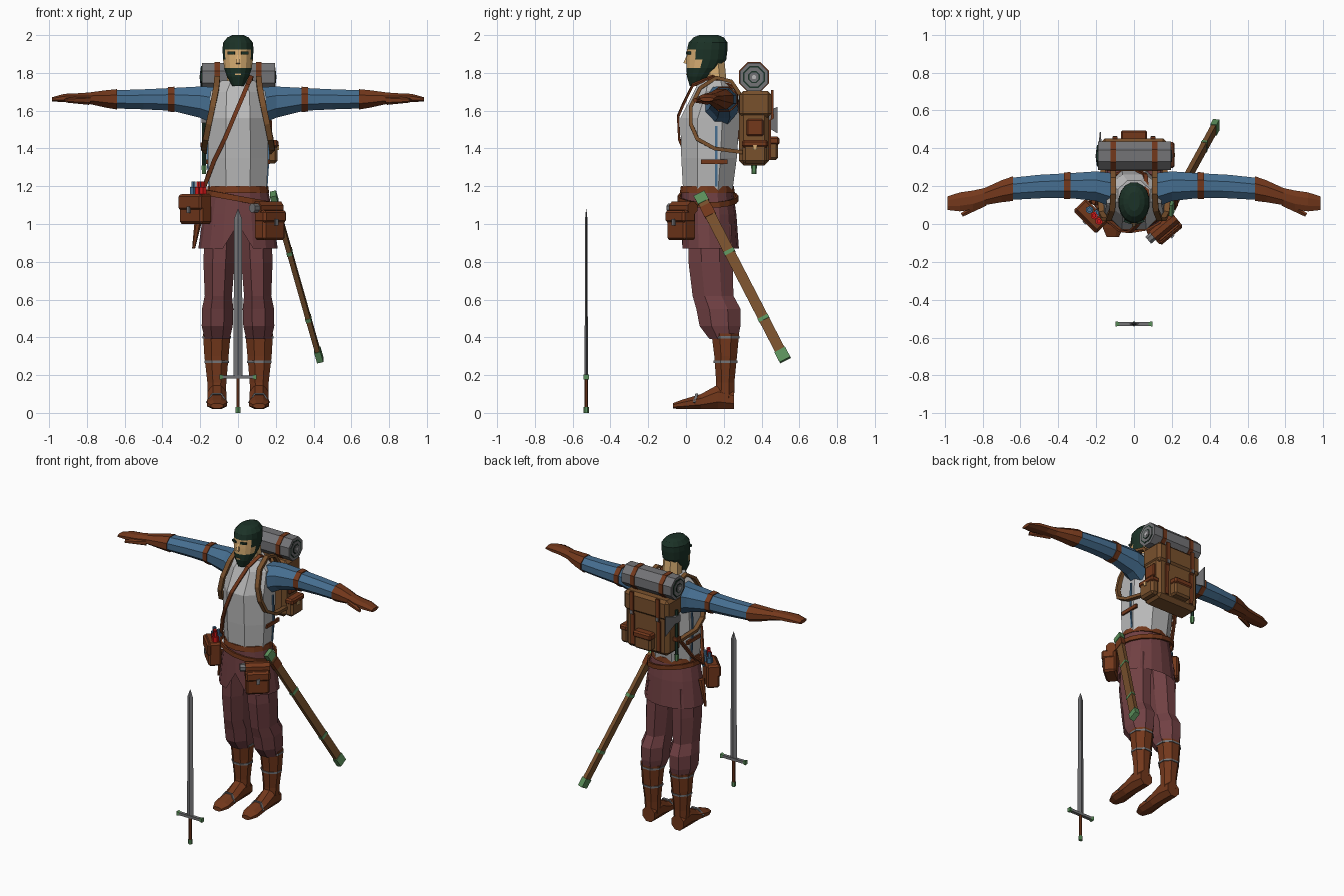
import bpy, bmesh
from math import sin, cos, pi, radians
from mathutils import Vector, Matrix

if "Cube" in bpy.data.objects:
    bpy.data.objects.remove(bpy.data.objects["Cube"])


def paint(name, *srgb):
    m = bpy.data.materials.new(name)
    m.use_nodes = True
    col = [c ** 2.2 for c in srgb] + [1]
    m.diffuse_color = col
    m.node_tree.nodes["Principled BSDF"].inputs["Base Color"].default_value = col
    return m


WHITE = paint("white cloth", .72, .72, .72)
BLUE = paint("blue cloth", .28, .43, .56)
SKIN = paint("skin", .85, .68, .45)
HAIR = paint("dark green hair", .13, .21, .17)
LEATHER = paint("red brown leather", .45, .23, .13)
PACK = paint("pack brown", .47, .32, .19)
MAROON = paint("maroon cloth", .44, .26, .27)
STEEL = paint("grey steel", .45, .45, .46)
GREEN = paint("green metal", .36, .56, .36)
RED = paint("red", .8, .12, .12)


def build(name, verts, faces, mat):
    me = bpy.data.meshes.new(name)
    bm = bmesh.new()
    vs = [bm.verts.new(v) for v in verts]
    for f in faces:
        bm.faces.new([vs[i] for i in f])
    bmesh.ops.recalc_face_normals(bm, faces=bm.faces[:])
    bm.to_mesh(me)
    bm.free()
    me.materials.append(mat)
    ob = bpy.data.objects.new(name, me)
    bpy.context.collection.objects.link(ob)
    return ob


def skin_rings(name, rings, mat, caps=True, closed=False):
    n, k = len(rings[0]), len(rings)
    verts = [v for r in rings for v in r]
    faces = []
    for i in range(k if closed else k - 1):
        a, b = i * n, (i + 1) % k * n
        faces += [(a + j, a + (j + 1) % n, b + (j + 1) % n, b + j) for j in range(n)]
    if caps and not closed:
        faces += [range(n), range((k - 1) * n, k * n)]
    return build(name, verts, faces, mat)


def loft(name, rows, mat, n=8, axis="z", half=True, caps=True):
    """Rows are (position on axis, two centre values, two radii)."""
    grow = 1 / cos(pi / n) if half else 1
    rings = []
    for t, a, b, ra, rb in rows:
        ring = []
        for j in range(n):
            ang = 2 * pi * (j + (.5 if half else 0)) / n
            u, v = a + ra * grow * cos(ang), b + rb * grow * sin(ang)
            ring.append({"x": (t, u, v), "y": (u, t, v), "z": (u, v, t)}[axis])
        rings.append(ring)
    return skin_rings(name, rings, mat, caps)


def strap(name, pts, side, w, th, mat, closed=False):
    pts = [Vector(p) for p in pts]
    rings = []
    for i, p in enumerate(pts):
        nxt = pts[(i + 1) % len(pts)] if closed else pts[min(i + 1, len(pts) - 1)]
        prv = pts[i - 1] if closed else pts[max(i - 1, 0)]
        t = (nxt - prv).normalized()
        s = Vector(side)
        s = (s - t * s.dot(t)).normalized()
        u = t.cross(s) * th / 2
        s = s * w / 2
        rings.append([p + s + u, p + s - u, p - s - u, p - s + u])
    return skin_rings(name, rings, mat, True, closed)


def rod(name, p, q, r, mat, n=8, r2=None):
    p, q = Vector(p), Vector(q)
    rot = (q - p).to_track_quat("Z", "Y").to_matrix()
    rings = [[c + rot @ Vector((rad * cos(a), rad * sin(a), 0))
              for a in [2 * pi * (j + .5) / n for j in range(n)]]
             for c, rad in ((p, r), (q, r if r2 is None else r2))]
    return skin_rings(name, rings, mat)


def box(name, loc, size, mat, turn=0, bevel=0):
    rings = [[(x * size[0] / 2, y * size[1] / 2, z * size[2] / 2)
              for x, y in ((-1, -1), (1, -1), (1, 1), (-1, 1))] for z in (-1, 1)]
    ob = skin_rings(name, rings, mat)
    ob.data.transform(Matrix.Translation(loc) @ Matrix.Rotation(radians(turn), 4, "Z"))
    if bevel:
        mod = ob.modifiers.new("bevel", "BEVEL")
        mod.width, mod.segments = bevel, 1
    return ob


# Torso and tunic skirt with a split front
loft("cuirass", [(1.17, 0, .115, .15, .13), (1.35, 0, .122, .16, .147), (1.56, 0, .127, .155, .157),
                 (1.7, 0, .152, .145, .11), (1.76, 0, .15, .085, .08)], WHITE)
skirt = loft("tunic_skirt", [(1.19, 0, .112, .157, .135), (1.05, 0, .12, .185, .147),
                             (.87, 0, .125, .21, .155)], MAROON, 16, half=False, caps=False)
min(skirt.data.vertices, key=lambda v: v.co.y + v.co.z).co.z = 1.0
loft("belt", [(1.165, 0, .113, .165, .146), (1.2, 0, .113, .16, .14)], LEATHER, 16, half=False)
ring = [2 * pi * i / 16 for i in range(16)]
strap("sword_belt", [(.188 * cos(a), .116 + .155 * sin(a), 1.135 - .035 * cos(a)) for a in ring],
      (0, 0, 1), .03, .012, LEATHER, True)

# Head coloured by region: hair, beard and face
head = loft("head", [(1.73, 0, .05, .03, .03), (1.78, 0, .07, .058, .065), (1.825, 0, .093, .073, .09),
                     (1.87, 0, .108, .079, .105), (1.925, 0, .113, .082, .107), (1.96, 0, .117, .079, .103),
                     (1.988, 0, .12, .056, .08), (2.0, 0, .12, .03, .05)], SKIN, 16)
head.data.materials.append(HAIR)
for f in head.data.polygons:
    c = f.center
    f.material_index = int(c.z > 1.93 or c.z < 1.815 or c.y > .065)
loft("neck", [(1.7, 0, .16, .06, .06), (1.87, 0, .145, .055, .058)], SKIN)
rod("nose", (0, .012, 1.9), (0, -.004, 1.85), .007, SKIN, 4, .014)
box("mouth", (0, .006, 1.792), (.03, .012, .008), SKIN)

for s, tag in ((1, "left"), (-1, "right")):
    box(tag + "_brow", (s * .034, .013, 1.905), (.04, .016, .014), HAIR, s * 18)
    # Arms
    loft(tag + "_sleeve", [(s * .12, .18, 1.625, .09, .1), (s * .2, .2, 1.645, .078, .083),
                           (s * .35, .203, 1.66, .065, .06), (s * .5, .198, 1.66, .062, .053),
                           (s * .66, .185, 1.66, .058, .048)], BLUE, axis="x")
    loft(tag + "_armband", [(s * .335, .203, 1.66, .071, .067), (s * .37, .203, 1.66, .07, .065)],
         LEATHER, axis="x")
    loft(tag + "_glove", [(s * .64, .187, 1.66, .065, .054), (s * .7, .173, 1.662, .058, .046),
                          (s * .79, .145, 1.666, .045, .03), (s * .85, .127, 1.668, .05, .024),
                          (s * .92, .117, 1.667, .05, .022), (s * .985, .11, 1.66, .036, .011)],
         LEATHER, axis="x")
    rod(tag + "_thumb", (s * .79, .115, 1.655), (s * .91, .048, 1.655), .024, LEATHER, 6, .012)
    # Legs and boots
    loft(tag + "_trouser", [(1.0, s * .09, .125, .085, .115), (.8, s * .1, .13, .083, .117),
                            (.62, s * .104, .143, .072, .108), (.55, s * .108, .172, .083, .117),
                            (.46, s * .11, .18, .082, .108), (.39, s * .11, .2, .066, .075)], MAROON)
    loft(tag + "_boot_shaft", [(.42, s * .112, .208, .073, .073), (.3, s * .114, .21, .064, .06),
                               (.16, s * .112, .208, .05, .048), (.06, s * .112, .205, .047, .05)], LEATHER)
    loft(tag + "_foot", [(.255, s * .112, .07, .046, .05), (.17, s * .112, .085, .05, .065),
                         (.08, s * .112, .06, .05, .04), (-.02, s * .112, .045, .053, .025),
                         (-.07, s * .112, .037, .032, .014)], LEATHER, axis="y")
    for z, r in ((.395, .075), (.265, .065)):
        loft(tag + "_boot_band", [(z, s * .112, .209, r, r - .002), (z + .012, s * .112, .209, r, r - .002)], STEEL)
    strap(tag + "_instep_band", [(s * .112 + x, .07 - abs(x) / 2, z) for x, z in
                                 ((-.054, .055), (-.025, .1), (.025, .1), (.054, .055))],
          (0, 1, 0), .014, .008, STEEL)
    # Cuirass side lacing and buckle strap
    strap(tag + "_lacing", [(s * .152, .16, 1.2), (s * .162, .16, 1.35), (s * .159, .16, 1.52)],
          (0, 1, 0), .012, .009, BLUE)
    box(tag + "_side_strap", (s * .162, .15, 1.33), (.014, .14, .025), LEATHER)
    # Pack shoulder straps
    strap(tag + "_shoulder_strap", [(s * .11, .29, 1.68), (s * .11, .24, 1.755), (s * .11, .16, 1.775),
                                    (s * .115, .075, 1.72), (s * .135, .025, 1.62), (s * .155, .025, 1.53),
                                    (s * .172, .06, 1.45), (s * .18, .15, 1.4), (s * .16, .3, 1.38)],
          (1, 0, 0), .03, .02, PACK)

# Diagonal satchel strap
strap("chest_strap", [(.07, .14, 1.78), (.05, .035, 1.735), (.01, -.012, 1.64), (-.02, -.042, 1.57),
                      (-.07, -.036, 1.45), (-.125, .01, 1.34), (-.17, .06, 1.22), (-.2, .1, 1.15),
                      (-.17, .17, 1.22), (-.13, .25, 1.35), (0, .294, 1.55), (.06, .26, 1.72)],
      (.93, 0, -.37), .022, .012, LEATHER, True)

# Backpack with flap, pockets and straps
box("pack_body", (0, .36, 1.505), (.33, .16, .39), PACK, bevel=.025)
box("pack_flap", (0, .368, 1.635), (.345, .17, .14), PACK, bevel=.02)
box("back_pocket", (0, .458, 1.4), (.13, .06, .12), PACK, bevel=.012)
box("back_pocket_flap", (0, .464, 1.44), (.14, .062, .045), LEATHER, bevel=.01)
box("side_pocket", (.18, .365, 1.38), (.06, .13, .12), PACK, bevel=.015)
box("side_pocket_flap", (.184, .365, 1.425), (.062, .138, .04), LEATHER, bevel=.01)
box("side_pocket_buckle", (.214, .365, 1.405), (.008, .02, .025), SKIN)
box("upper_side_pocket", (.168, .365, 1.51), (.025, .09, .09), LEATHER, bevel=.008)
for s in (1, -1):
    strap("pack_strap", [(s * .1, .456, 1.71), (s * .1, .457, 1.56), (s * .1, .445, 1.55),
                         (s * .1, .443, 1.34)], (1, 0, 0), .028, .012, LEATHER)
    box("pack_buckle", (s * .1, .46, 1.57), (.02, .012, .025), STEEL)

# Bedroll with coiled ends
roll = (.36, 1.778)
rod("bedroll", (-.19, *roll), (.195, *roll), .081, STEEL)
for s in (1, -1):
    rod("bedroll_strap", (s * .095, *roll), (s * .125, *roll), .086, LEATHER)
    for i, (r, m) in enumerate(((.062, HAIR), (.054, STEEL), (.034, HAIR), (.027, STEEL), (.012, WHITE))):
        rod("bedroll_coil", (s * .18, *roll), (s * (.196 + .002 * i), *roll), r, m)

# Axe on the pack side
rod("axe_handle", (-.18, .36, 1.3), (-.18, .36, 1.62), .012, HAIR, 6)
rod("axe_butt", (-.18, .36, 1.265), (-.18, .36, 1.31), .012, GREEN, 6, .016)
loft("axe_blade", [(.34, -.18, 1.56, .014, .025), (.39, -.18, 1.56, .01, .025),
                   (.485, -.178, 1.55, .003, .07)], STEEL, 4, axis="y")
box("axe_loop", (-.178, .36, 1.42), (.04, .04, .025), LEATHER)

# Left hip pouch with rolled top
box("hip_pouch", (.168, -.025, .995), (.15, .085, .16), LEATHER, 40, .012)
box("hip_pouch_flap", (.172, -.03, 1.04), (.158, .09, .065), LEATHER, 40, .012)
box("hip_pouch_clasp", (.203, -.066, 1.01), (.02, .01, .035), STEEL, 40)
rod("hip_roll", (.1, -.065, 1.085), (.22, .035, 1.085), .036, LEATHER)
rod("hip_roll_cap", (.075, -.086, 1.085), (.1, -.065, 1.085), .026, STEEL)

# Right satchel holding bottles
box("satchel", (-.225, .045, 1.08), (.17, .085, .16), LEATHER, -45, .012)
box("satchel_flap", (-.25, .02, 1.115), (.172, .03, .08), LEATHER, -45, .01)
box("satchel_clasp", (-.262, .008, 1.075), (.02, .01, .035), STEEL, -45)
for x, y, m in ((-.185, .015, RED), (-.21, .045, RED), (-.235, .075, BLUE), (-.19, .06, BLUE)):
    rod("bottle", (x, y, 1.12), (x, y, 1.195), .021, m, 6)
    rod("bottle_neck", (x, y, 1.195), (x, y, 1.225), .012, m, 6)
rod("knife_sheath", (-.205, .12, 1.05), (-.235, .12, .87), .022, LEATHER, 6, .008)

# Empty scabbard hanging behind the left hip
top, tip = Vector((.185, .07, 1.16)), Vector((.435, .525, .28))
for name, a, b, w, th, m in (("scabbard", .03, .97, .056, .026, PACK), ("scabbard_throat", 0, .05, .064, .034, GREEN),
                             ("scabbard_hanger", .07, .13, .062, .032, LEATHER),
                             ("scabbard_ring", .34, .36, .06, .03, GREEN), ("scabbard_ring", .74, .76, .06, .03, GREEN),
                             ("scabbard_chape", .94, 1, .064, .034, GREEN)):
    strap(name, [top.lerp(tip, a), top.lerp(tip, b)], (0, 1, .5), w, th, m)

# Sword standing on its pommel
sy = -.528
loft("sword_blade", [(.19, 0, sy, .025, .009), (1.03, 0, sy, .02, .006), (1.08, 0, sy, .001, .001)],
     STEEL, 4, half=False)
box("sword_guard", (0, sy, .19), (.16, .022, .018), STEEL)
for s in (1, -1):
    rod("guard_end", (s * .07, sy, .19), (s * .098, sy, .19), .011, GREEN, 4, .02)
rod("sword_grip", (0, sy, .02), (0, sy, .185), .01, LEATHER, 6)
rod("sword_pommel", (0, sy, 0), (0, sy, .03), .014, GREEN, 6)
